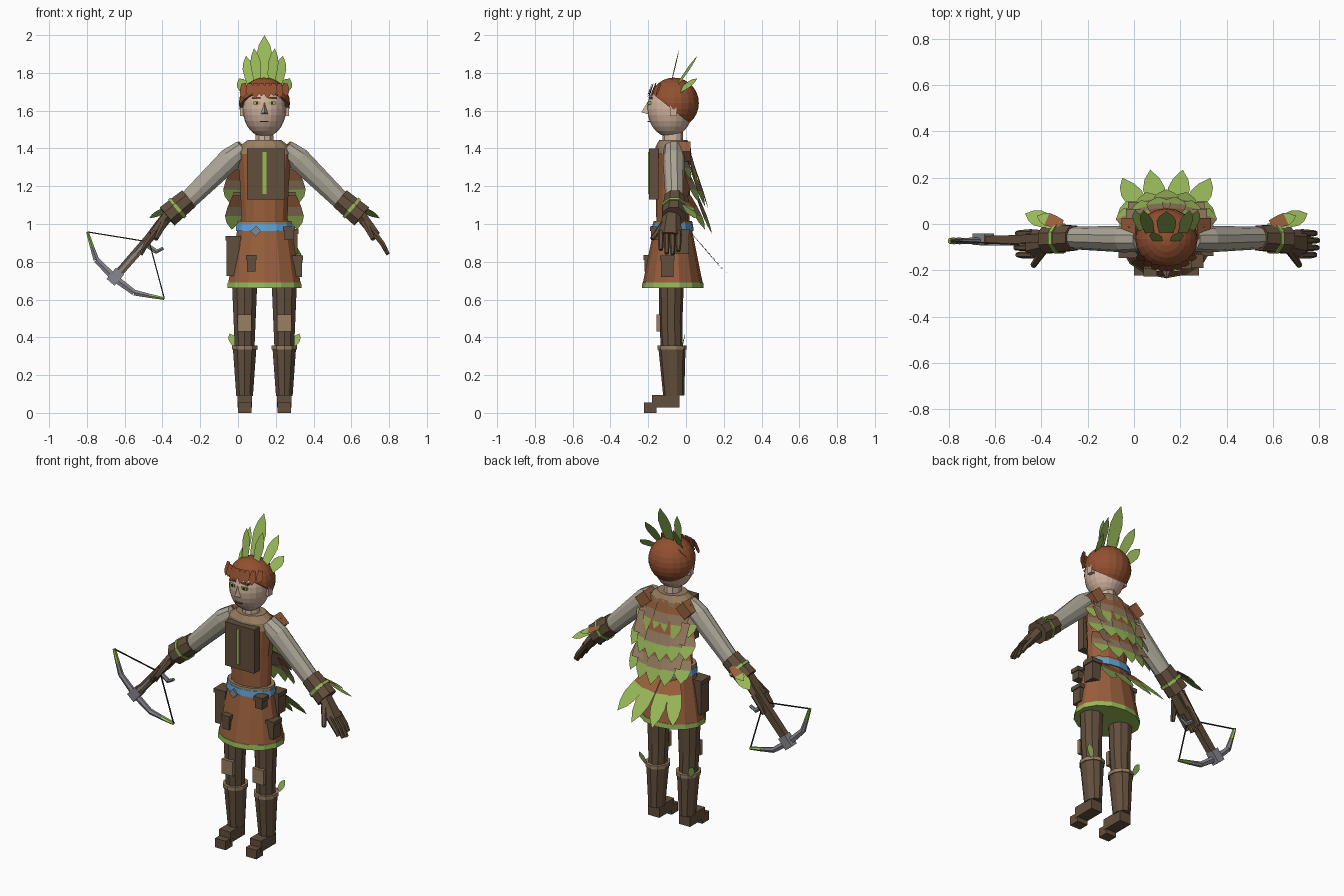
import bpy, bmesh, math
from mathutils import Vector

CX = 0.14  # body centre line


def colour(name, r, g, b):
    m = bpy.data.materials.new(name)
    m.diffuse_color = [((c / 255 + 0.055) / 1.055) ** 2.4 for c in (r, g, b)] + [1]
    return m


SKIN = colour("skin", 208, 178, 158)
HAIR = colour("auburn_hair", 146, 80, 48)
LEATHER = colour("brown_leather", 152, 95, 60)
DARK = colour("dark_leather", 98, 79, 60)
TAN = colour("tan_leather", 152, 126, 98)
CLOTH = colour("pale_cloth", 172, 166, 152)
GREEN = colour("leaf_green", 152, 184, 88)
BLUE = colour("sash_blue", 96, 162, 216)
METAL = colour("grey_metal", 134, 134, 142)
BLACK = colour("dark_cord", 48, 42, 38)


def make(name, verts, faces, mats, idx=None):
    me = bpy.data.meshes.new(name)
    me.from_pydata([tuple(v) for v in verts], [], faces)
    for m in mats:
        me.materials.append(m)
    if idx:
        for p, i in zip(me.polygons, idx):
            p.material_index = i
    ob = bpy.data.objects.new(name, me)
    bpy.context.collection.objects.link(ob)
    return ob


def box(name, c, size, mat, tilt=0):
    bm = bmesh.new()
    bmesh.ops.create_cube(bm, size=1)
    me = bpy.data.meshes.new(name)
    bmesh.ops.scale(bm, vec=size, verts=bm.verts)
    bm.to_mesh(me)
    bm.free()
    me.materials.append(mat)
    ob = bpy.data.objects.new(name, me)
    ob.location = c
    ob.rotation_euler[1] = tilt
    bpy.context.collection.objects.link(ob)
    return ob


def loft(name, rings, mat, sides=10):
    """rings: (point, half size along y, half size across)"""
    pts = [Vector(r[0]) for r in rings]
    d = (pts[-1] - pts[0]).normalized()
    b = Vector((0, 1, 0)).cross(d).normalized()
    a = d.cross(b)
    k = 1 / math.cos(math.pi / sides)
    verts, faces = [], []
    for p, (_, ra, rb) in zip(pts, rings):
        for i in range(sides):
            t = 2 * math.pi * (i + 0.5) / sides
            verts.append(p + b * rb * k * math.cos(t) + a * ra * k * math.sin(t))
    for j in range(len(rings) - 1):
        for i in range(sides):
            n = (i + 1) % sides
            faces.append((j * sides + i, j * sides + n, (j + 1) * sides + n, (j + 1) * sides + i))
    faces.append(tuple(reversed(range(sides))))
    faces.append(tuple(range(len(verts) - sides, len(verts))))
    return make(name, verts, faces, [mat])


def upright(name, rings, mat, sides=14, x=CX):
    """rings: z, y centre, half width x, half depth y"""
    return loft(name, [((x, y, z), ry, rx) for z, y, rx, ry in rings], mat, sides)


def leaf(name, base, tip, width, normal, bands=(GREEN,) * 4):
    base, d = Vector(base), Vector(tip) - Vector(base)
    s = d.cross(Vector(normal)).normalized() * width / 2
    verts, faces = [], []
    for t, w in ((0, 0.6), (0.33, 0.9), (0.6, 1), (0.8, 0.7)):
        verts += [base + d * t - s * w, base + d * t + s * w]
    verts.append(base + d)
    for j in range(3):
        faces.append((2 * j, 2 * j + 1, 2 * j + 3, 2 * j + 2))
    faces.append((6, 7, 8))
    mats = list(dict.fromkeys(bands))
    return make(name, verts, faces, mats, [mats.index(m) for m in bands])


def ball(name, c, r, mat, cut=None):
    bm = bmesh.new()
    bmesh.ops.create_uvsphere(bm, u_segments=20, v_segments=14, radius=1)
    for v in bm.verts:
        v.co = Vector((c[i] + v.co[i] * r[i] for i in range(3)))
    if cut:
        bmesh.ops.bisect_plane(bm, geom=bm.verts[:] + bm.edges[:] + bm.faces[:],
                               plane_co=cut[0], plane_no=cut[1], clear_inner=True)
        bmesh.ops.holes_fill(bm, edges=[e for e in bm.edges if e.is_boundary])
    me = bpy.data.meshes.new(name)
    bm.to_mesh(me)
    bm.free()
    me.materials.append(mat)
    ob = bpy.data.objects.new(name, me)
    bpy.context.collection.objects.link(ob)


# Head, neck and hair
ball("head", (CX, -0.085, 1.61), (0.115, 0.12, 0.15), SKIN)
ball("hair", (CX, -0.064, 1.64), (0.135, 0.132, 0.135), HAIR, ((CX, -0.19, 1.70), (0, 0.175, 0.22)))
upright("neck", [(1.40, -0.07, 0.05, 0.055), (1.50, -0.07, 0.045, 0.05)], SKIN, 10)
make("nose", [(CX, -0.2, 1.65), (CX, -0.237, 1.592), (CX - 0.022, -0.195, 1.58), (CX + 0.022, -0.195, 1.58)],
     [(0, 2, 1), (0, 1, 3), (1, 2, 3), (0, 3, 2)], [SKIN])
box("mouth", (CX, -0.195, 1.542), (0.045, 0.016, 0.006), HAIR)
for i in range(8):
    dx = -0.11 + i * 0.0315
    y = -0.06 - 0.13 * math.sqrt(1 - (dx / 0.145) ** 2)
    leaf("fringe_lock", (CX + dx, y + 0.01, 1.745), (CX + dx * 1.03, y - 0.016, 1.665 + 0.012 * (i % 2)),
         0.04, (dx * 3, -1, 0.3), (HAIR,) * 4)

# Feather crown: base offset, base y, base z, tip offset, tip y, tip z, width
FEATHERS = [(0, -0.05, 1.74, 0, 0.055, 2.0, 0.085), (0.035, -0.08, 1.74, 0.055, -0.035, 1.93, 0.055),
            (0.07, -0.05, 1.73, 0.098, 0.06, 1.89, 0.06), (0.1, -0.04, 1.70, 0.135, 0.06, 1.77, 0.06)]
for s in (-1, 1):
    for bx, by, bz, tx, ty, tz, w in FEATHERS:
        if bx or s > 0:
            leaf("crown_feather", (CX + s * bx, by, bz), (CX + s * tx, ty, tz), w, (s * bx * 3, -1, 0.3))

# Torso, chest panel, belt and skirt
upright("jerkin", [(0.97, -0.07, 0.12, 0.085), (1.2, -0.068, 0.128, 0.088), (1.38, -0.068, 0.145, 0.09)], LEATHER)
upright("collar_yoke", [(1.37, -0.068, 0.15, 0.094), (1.41, -0.068, 0.135, 0.09), (1.445, -0.068, 0.088, 0.072)], TAN)
box("chest_panel", (CX + 0.008, -0.17, 1.265), (0.20, 0.05, 0.27), DARK)
box("chest_stripe", (CX, -0.197, 1.27), (0.02, 0.01, 0.22), GREEN)
upright("belt", [(0.962, -0.07, 0.152, 0.108), (1.0, -0.07, 0.148, 0.104)], BLUE)
upright("belt_rim", [(1.0, -0.07, 0.146, 0.102), (1.015, -0.07, 0.143, 0.1)], TAN)
box("belt_buckle", (0.095, -0.178, 0.962), (0.04, 0.014, 0.04), METAL, math.pi / 4)
upright("skirt", [(0.685, -0.07, 0.192, 0.155), (0.965, -0.07, 0.145, 0.1)], LEATHER)
upright("skirt_hem", [(0.66, -0.07, 0.197, 0.16), (0.69, -0.07, 0.194, 0.157)], GREEN)
for c, size in (((-0.025, -0.1, 0.825), (0.07, 0.08, 0.2)), ((0.315, -0.1, 0.77), (0.045, 0.065, 0.1)),
                ((0.07, -0.205, 0.785), (0.045, 0.03, 0.075)), ((0.285, -0.02, 0.9), (0.06, 0.07, 0.12)),
                ((0.27, -0.16, 0.945), (0.05, 0.05, 0.06))):
    box("belt_pouch", c, size, DARK)
    box("pouch_flap", (c[0], c[1], c[2] + size[2] / 2), (size[0] + 0.012, size[1] + 0.012, 0.025), DARK)

# Leaf cape: base y, base z, tip y, tip z, half spread, count
BANDED = (LEATHER, TAN, GREEN, GREEN)
for by, bz, ty, tz, spread, n in ((0.02, 1.42, 0.075, 1.2, 0.165, 5), (0.045, 1.31, 0.12, 1.08, 0.175, 6),
                                  (0.065, 1.17, 0.15, 0.94, 0.165, 5)):
    for i in range(n):
        u = -1 + 2 * i / (n - 1)
        pull = 0.05 * u * u
        leaf("cape_leaf", (CX + u * spread * 0.85, by - pull, bz - 0.02 * u * u),
             (CX + u * spread * 1.05, ty - pull, tz + 0.03 * u * u), 0.105, (u * 0.4, 1, 0.25), BANDED)
    # backing strip of each row
    make("cape_band", [(CX - spread, by - 0.035, bz), (CX + spread, by - 0.035, bz),
                       (CX + spread, ty - 0.055, (bz + tz) / 2), (CX - spread, ty - 0.055, (bz + tz) / 2)],
         [(0, 3, 2, 1)][:1], [TAN])
for bx, tx, ty, tz in ((0.05, -0.05, 0.2, 0.75), (0.11, 0.07, 0.235, 0.72), (0.17, 0.21, 0.235, 0.72), (0.23, 0.33, 0.2, 0.75)):
    leaf("tail_leaf", (bx, 0.03, 0.95), (tx, ty, tz), 0.095, (0, 0.6, 0.6), (LEATHER, GREEN, GREEN, GREEN))

for s in (-1, 1):
    def P(dx, y, z):
        return (CX + s * dx, y, z)

    # Face details
    box("eye", P(0.04, -0.194, 1.64), (0.036, 0.016, 0.016), GREEN)
    box("pupil", P(0.04, -0.2, 1.64), (0.011, 0.008, 0.014), BLACK)
    box("eyebrow", P(0.042, -0.187, 1.667), (0.045, 0.02, 0.009), HAIR)
    box("ear", P(0.118, -0.068, 1.607), (0.025, 0.035, 0.07), SKIN)

    # Arm
    box("shoulder_cap", P(0.14, -0.02, 1.385), (0.08, 0.09, 0.07), LEATHER, s * 0.75)
    loft("sleeve", [(P(0.11, -0.065, 1.40), 0.05, 0.05), (P(0.18, -0.065, 1.345), 0.055, 0.062),
                    (P(0.43, -0.06, 1.10), 0.045, 0.048)], CLOTH, 10)
    loft("bracer", [(P(0.40, -0.06, 1.135), 0.054, 0.056), (P(0.515, -0.065, 1.04), 0.062, 0.062)], DARK, 8)
    loft("bracer_band", [(P(0.455, -0.062, 1.09), 0.064, 0.065), (P(0.468, -0.062, 1.079), 0.065, 0.066)], GREEN, 8)
    leaf("bracer_leaf", P(0.48, 0.0, 1.1), P(0.61, 0.045, 1.03), 0.075, (0, 0.3, 1))
    leaf("bracer_leaf", P(0.45, 0.0, 1.12), P(0.56, 0.035, 1.07), 0.06, (0, 0.3, 1), (LEATHER, LEATHER, GREEN, GREEN))

    # Gloved hand
    loft("palm", [(P(0.505, -0.075, 1.05), 0.04, 0.03), (P(0.59, -0.085, 0.94), 0.055, 0.024)], DARK, 6)
    for i in range(4):
        y = -0.04 - i * 0.031
        drop = (0.02, 0, 0.005, 0.025)[i]
        loft("finger", [(P(0.575, y, 0.96), 0.014, 0.015), (P(0.625, y, 0.895), 0.013, 0.013),
                        (P(0.655 - drop * 0.5, y, 0.838 + drop), 0.01, 0.01)], DARK, 6)
    loft("thumb", [(P(0.53, -0.11, 1.01), 0.018, 0.018), (P(0.575, -0.18, 0.92), 0.011, 0.011)], DARK, 6)

    # Leg, boot and foot
    lx = CX + s * 0.105
    upright("trouser_leg", [(0.34, -0.075, 0.052, 0.055), (0.48, -0.08, 0.058, 0.058), (0.72, -0.078, 0.068, 0.064)], DARK, 10, lx)
    upright("boot_shaft", [(0.09, -0.065, 0.044, 0.053), (0.34, -0.074, 0.062, 0.068)], DARK, 10, lx)
    upright("boot_cuff", [(0.335, -0.074, 0.067, 0.073), (0.357, -0.074, 0.067, 0.073)], TAN, 10, lx)
    box("knee_patch", (lx, -0.145, 0.477), (0.075, 0.022, 0.09), TAN)
    box("foot", (lx, -0.107, 0.062), (0.076, 0.145, 0.068), DARK)
    box("toe", (lx, -0.19, 0.028), (0.072, 0.065, 0.056), DARK)
    leaf("boot_leaf", P(0.15, -0.02, 0.35), P(0.185, -0.005, 0.42), 0.04, (s * 0.3, 1, 0.2))

# Crossbow held in one hand
Y = -0.065
loft("crossbow_stock", [((-0.38, Y + 0.005, 1.035), 0.018, 0.03), ((-0.47, Y, 0.925), 0.018, 0.024),
                        ((-0.645, Y - 0.005, 0.725), 0.018, 0.022)], DARK, 4)
loft("crossbow_rail", [((-0.48, Y - 0.022, 0.915), 0.006, 0.008), ((-0.66, Y - 0.022, 0.71), 0.006, 0.008)], METAL, 4)
loft("crossbow_head", [((-0.625, Y, 0.75), 0.025, 0.028), ((-0.675, Y, 0.692), 0.025, 0.028)], METAL, 4)
LIMBS = [[(-0.655, 0.715), (-0.75, 0.81), (-0.773, 0.88), (-0.797, 0.958)],
         [(-0.655, 0.715), (-0.55, 0.637), (-0.47, 0.62), (-0.39, 0.605)]]
for limb in LIMBS:
    pts = [(x, Y - 0.008, z) for x, z in limb]
    for i, m in enumerate((METAL, METAL, GREEN)):
        r = 0.019 - 0.004 * i
        loft("bow_limb", [(pts[i], 0.013, r), (pts[i + 1], 0.011, r - 0.004)], m, 6)
    loft("bow_string", [(pts[3], 0.003, 0.003), ((-0.47, Y - 0.025, 0.905), 0.003, 0.003)], BLACK, 4)
loft("trigger_arm", [((-0.485, Y, 0.89), 0.01, 0.012), ((-0.435, Y, 0.855), 0.01, 0.012)], METAL, 6)
loft("trigger_grip", [((-0.44, Y, 0.85), 0.009, 0.01), ((-0.395, Y, 0.872), 0.009, 0.008)], METAL, 6)
